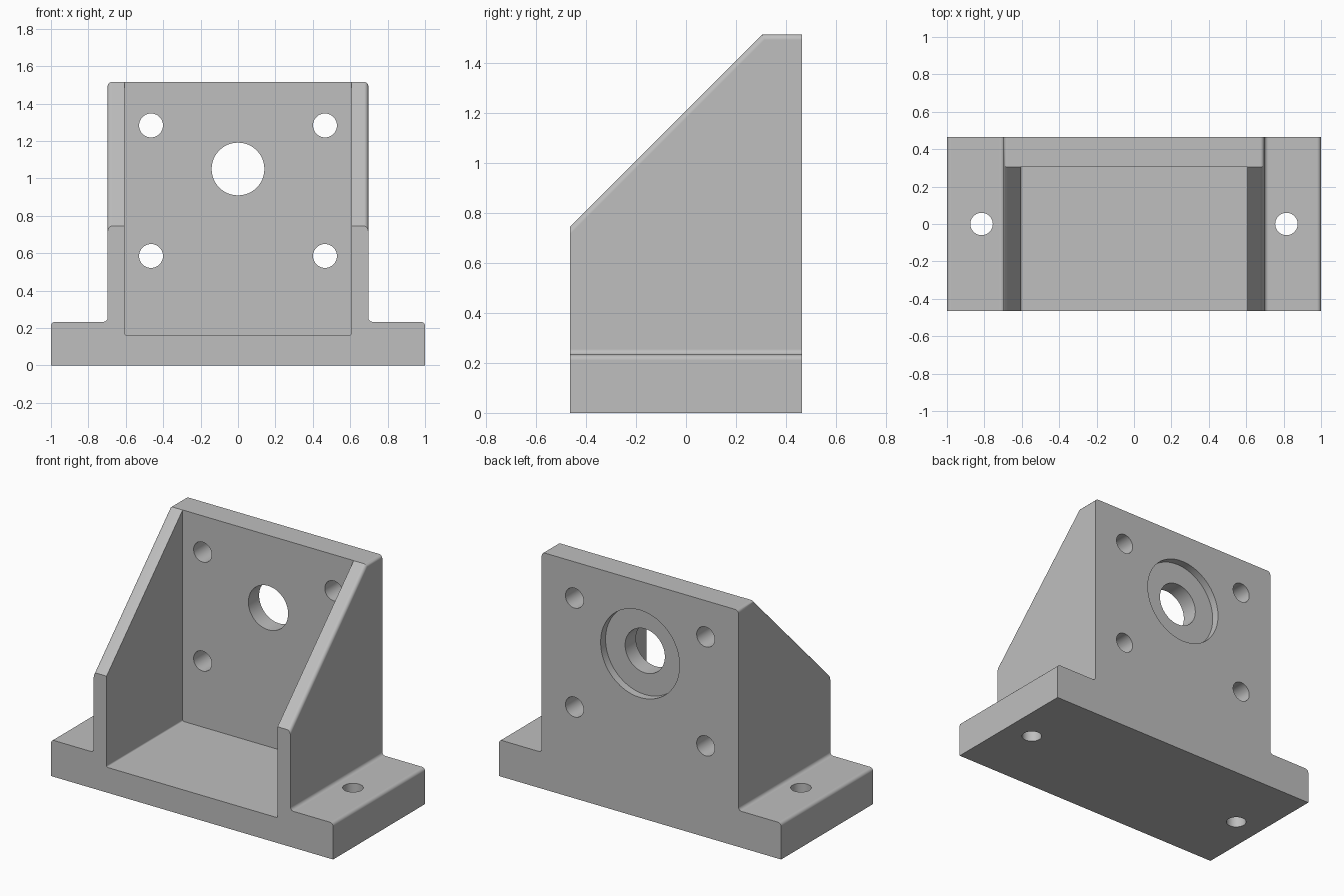
import bpy
import bmesh
from math import radians
from mathutils import Matrix, Vector

if "Cube" in bpy.data.objects:
    bpy.data.objects.remove(bpy.data.objects["Cube"], do_unlink=True)

HALF_DEPTH = 0.465
HEIGHT = 1.515
BASE_TOP = 0.233
WALL = 0.697        # outer half width of the upright
POCKET = 0.606      # inner half width between the side gussets
PLATE_Y = 0.305     # front face of the mounting plate
FILLET = 0.022

grey = bpy.data.materials.new("machined grey")
grey.use_nodes = True
colour = (0.52, 0.52, 0.52, 1)
grey.diffuse_color = colour
grey.node_tree.nodes["Principled BSDF"].inputs["Base Color"].default_value = colour


def to_object(name, bm):
    bmesh.ops.recalc_face_normals(bm, faces=bm.faces)
    mesh = bpy.data.meshes.new(name)
    bm.to_mesh(mesh)
    bm.free()
    mesh.materials.append(grey)
    obj = bpy.data.objects.new(name, mesh)
    bpy.context.collection.objects.link(obj)
    return obj


def round_edges(bm, edges, radius):
    bmesh.ops.bevel(bm, geom=edges, offset=radius, segments=5, profile=0.5,
                    affect='EDGES', clamp_overlap=True)


def cylinder(name, centre, radius, length, axis):
    bm = bmesh.new()
    turn = Matrix.Rotation(radians(90), 4, 'X') if axis == 'Y' else Matrix()
    bmesh.ops.create_cone(bm, cap_ends=True, segments=48, radius1=radius,
                          radius2=radius, depth=length,
                          matrix=Matrix.Translation(centre) @ turn)
    return to_object(name, bm)


def cut(target, cutter):
    mod = target.modifiers.new("cut", 'BOOLEAN')
    mod.operation = 'DIFFERENCE'
    mod.solver = 'EXACT'
    mod.object = cutter
    graph = bpy.context.evaluated_depsgraph_get()
    result = bpy.data.meshes.new_from_object(target.evaluated_get(graph))
    target.modifiers.clear()
    target.data = result
    bpy.data.objects.remove(cutter, do_unlink=True)


# Body: inverted T profile, extruded front to back
right_half = [(1, 0), (1, BASE_TOP), (WALL, BASE_TOP), (WALL, HEIGHT)]
outline = right_half + [(-x, z) for x, z in reversed(right_half)]
bm = bmesh.new()
front = bm.faces.new([bm.verts.new((x, -HALF_DEPTH, z)) for x, z in outline])
extruded = bmesh.ops.extrude_face_region(bm, geom=[front])["geom"]
bmesh.ops.translate(bm, vec=(0, 2 * HALF_DEPTH, 0),
                    verts=[g for g in extruded if isinstance(g, bmesh.types.BMVert)])
bmesh.ops.recalc_face_normals(bm, faces=bm.faces)

# Sloping front of the gussets
bmesh.ops.bisect_plane(bm, geom=bm.verts[:] + bm.edges[:] + bm.faces[:],
                       plane_co=(0, PLATE_Y, HEIGHT), plane_no=(0, -1, 1),
                       clear_outer=True)
bmesh.ops.holes_fill(bm, edges=[e for e in bm.edges if e.is_boundary])
bmesh.ops.recalc_face_normals(bm, faces=bm.faces)

# Rounded long edges and inside corners
long_edges = []
for e in bm.edges:
    a, b = (v.co for v in e.verts)
    if abs(a.x - b.x) < 0.001 and abs(a.y - b.y) > 0.1 and a.z > 0.1:
        long_edges.append(e)
round_edges(bm, long_edges, FILLET)
bracket = to_object("bracket", bm)

# Open pocket between the gussets
bm = bmesh.new()
bmesh.ops.create_cube(bm, size=1)
low, high = Vector((-POCKET, -0.7, 0.162)), Vector((POCKET, PLATE_Y + 0.001, 2))
for v in bm.verts:
    v.co = Vector([low[i] if v.co[i] < 0 else high[i] for i in range(3)])
floor_edges = [e for e in bm.edges
               if all(v.co.z < 1 for v in e.verts)
               and abs(e.verts[0].co.x - e.verts[1].co.x) < 0.001]
round_edges(bm, floor_edges, 0.01)
cut(bracket, to_object("pocket_cutter", bm))

# Shaft hole with a shallow round recess at the back
cut(bracket, cylinder("shaft_cutter", (0, 0.4, 1.05), 0.141, 0.6, 'Y'))
cut(bracket, cylinder("recess_cutter", (0, HALF_DEPTH + 0.05, 1.05), 0.28, 0.2, 'Y'))

# Mounting holes in the plate and in the feet
for side in (-1, 1):
    for z in (0.585, 1.283):
        cut(bracket, cylinder("bolt_cutter", (side * 0.465, 0.4, z), 0.064, 0.6, 'Y'))
    cut(bracket, cylinder("foot_cutter", (side * 0.815, 0, 0.1), 0.06, 0.6, 'Z'))

# Smooth fillets and bores, flat faces kept crisp
bpy.ops.object.select_all(action='DESELECT')
bracket.select_set(True)
bpy.context.view_layer.objects.active = bracket
bpy.ops.object.shade_smooth_by_angle(angle=radians(30))
weighted = bracket.modifiers.new("even shading", 'WEIGHTED_NORMAL')
weighted.keep_sharp = True
